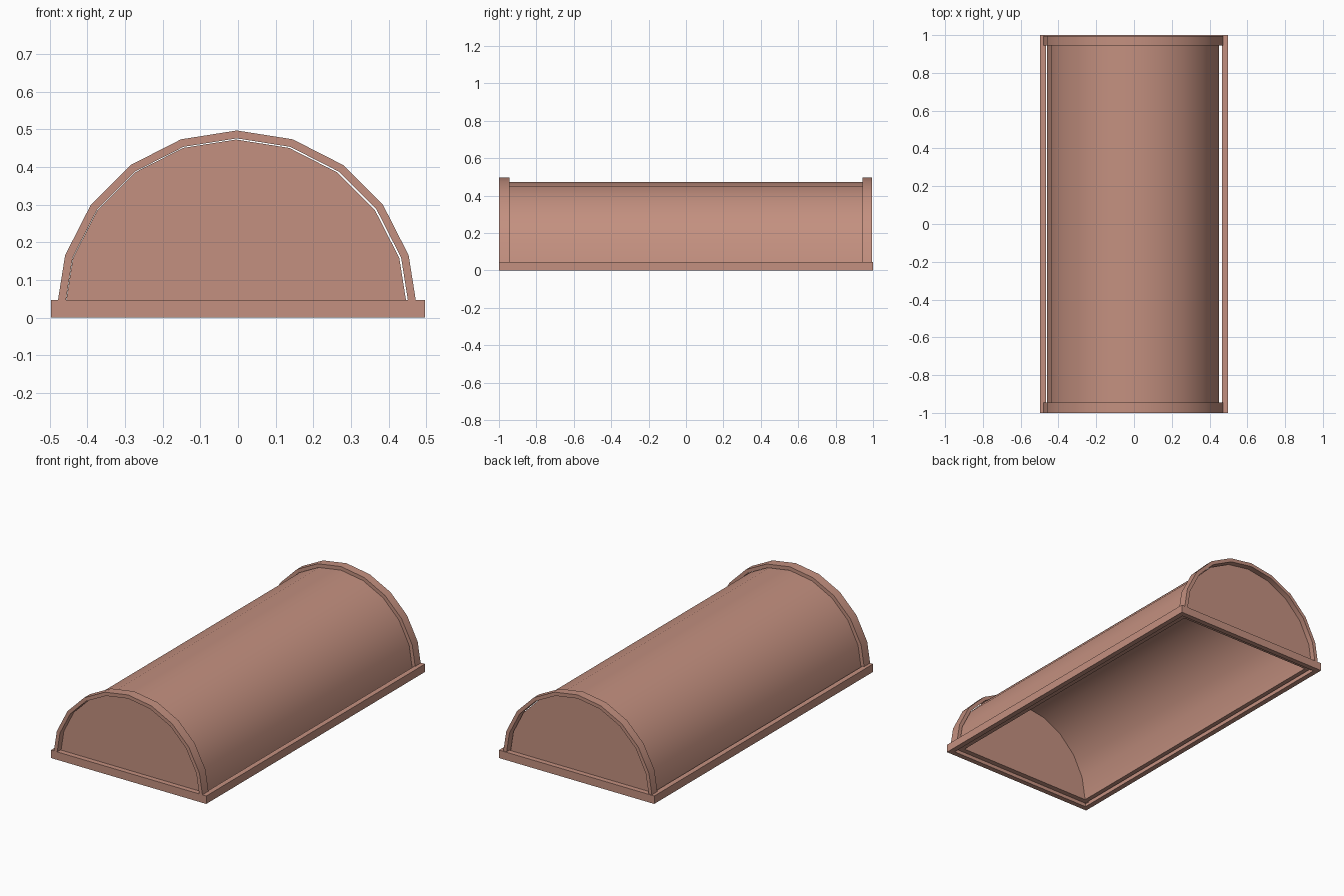
import bpy, bmesh
from math import sin, cos, pi, radians

cube = bpy.data.objects.get("Cube")
if cube:
    bpy.data.objects.remove(cube, do_unlink=True)

clay = bpy.data.materials.new("terracotta_pink")
clay.use_nodes = True
clay.diffuse_color = (0.55, 0.28, 0.215, 1)
clay.node_tree.nodes["Principled BSDF"].inputs["Base Color"].default_value = clay.diffuse_color

SEGMENTS = 10
SPRING_Z = 0.017    # height at which the arches start


def arch(bm, radius, y, cx):
    """Row of vertices along a half circle, from right to left."""
    angles = [pi * i / SEGMENTS for i in range(SEGMENTS + 1)]
    return [bm.verts.new((cx + radius * cos(a), y, SPRING_Z + radius * sin(a))) for a in angles]


def strip(bm, a, b, closed=False):
    """Quads between two rows of vertices."""
    n = len(a)
    for i in range(n if closed else n - 1):
        j = (i + 1) % n
        bm.faces.new((a[i], a[j], b[j], b[i]))


def finish(bm, name):
    bmesh.ops.recalc_face_normals(bm, faces=bm.faces[:])
    mesh = bpy.data.meshes.new(name)
    bm.to_mesh(mesh)
    bm.free()
    mesh.materials.append(clay)
    obj = bpy.data.objects.new(name, mesh)
    bpy.context.collection.objects.link(obj)
    bpy.ops.object.select_all(action='DESELECT')
    obj.select_set(True)
    bpy.context.view_layer.objects.active = obj
    bpy.ops.object.shade_smooth_by_angle(angle=radians(30))


# Rectangular base frame, open in the middle
bm = bmesh.new()
loops = []
for x, y, z in ((0.497, 1, 0), (0.497, 1, 0.046), (0.467, 0.97, 0.046), (0.467, 0.97, 0)):
    loops.append([bm.verts.new((sx * x, sy * y, z))
                  for sx, sy in ((-1, -1), (1, -1), (1, 1), (-1, 1))])
for k in range(4):
    strip(bm, loops[k], loops[(k + 1) % 4], closed=True)
finish(bm, "base_frame")

# Hollow vault with closed ends and an open underside
bm = bmesh.new()
rims = []
for radius, half_length in ((0.456, 0.965), (0.43, 0.935)):
    front = arch(bm, radius, -half_length, -0.005)
    back = arch(bm, radius, half_length, -0.005)
    strip(bm, front, back)
    bm.faces.new(front)
    bm.faces.new(back)
    rims.append([front[0], front[-1], back[-1], back[0]])
strip(bm, rims[0], rims[1], closed=True)
finish(bm, "vault_shell")

# Raised arch rib at each end
for name, y0, y1 in (("front_rib", -1, -0.945), ("back_rib", 0.945, 0.995)):
    bm = bmesh.new()
    rows = [arch(bm, r, y, -0.003)
            for r, y in ((0.48, y0), (0.48, y1), (0.459, y1), (0.459, y0))]
    for k in range(4):
        strip(bm, rows[k], rows[(k + 1) % 4])
    for end in (0, -1):
        bm.faces.new([row[end] for row in rows])
    finish(bm, name)
